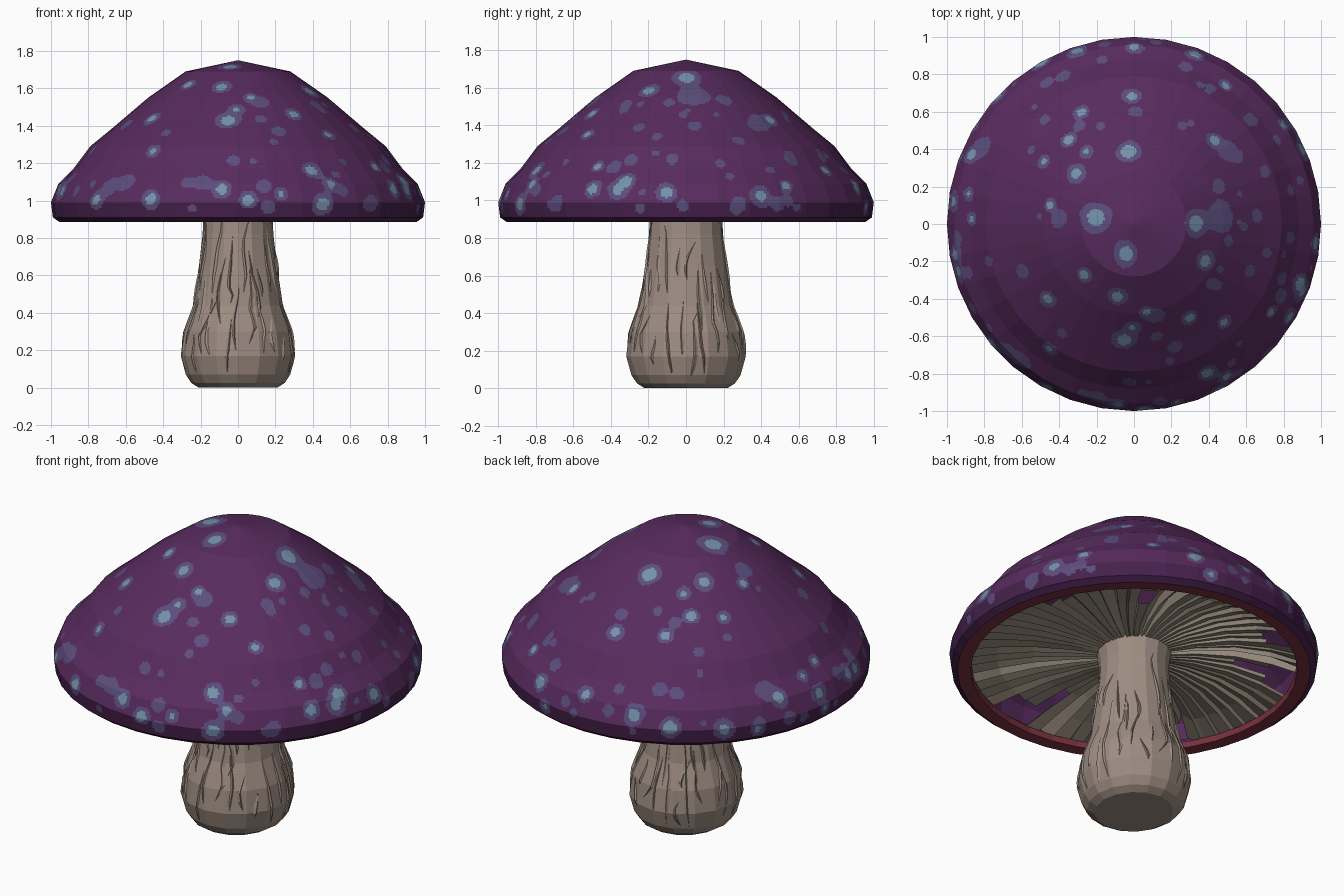
import bpy, bmesh, math, random
from mathutils import Vector, kdtree

if "Cube" in bpy.data.objects:
    bpy.data.objects.remove(bpy.data.objects["Cube"])

random.seed(4)
TAU = math.tau


def mat(name, r, g, b):
    m = bpy.data.materials.new(name)
    lin = [((c / 255 + 0.055) / 1.055) ** 2.4 for c in (r, g, b)]
    m.diffuse_color = (*lin, 1)
    m.use_nodes = True
    m.node_tree.nodes["Principled BSDF"].inputs["Base Color"].default_value = m.diffuse_color
    return m


PURPLE = mat("cap purple", 88, 43, 94)
BAND = mat("dark purple", 70, 33, 76)
HALO = mat("spot halo violet", 92, 77, 125)
CORE = mat("spot core blue", 116, 146, 170)
RED = mat("rim dark red", 122, 49, 64)
STEM = mat("stem beige", 158, 141, 130)
GILL = mat("gill grey brown", 150, 138, 124)


def finish(bm, name, mats):
    me = bpy.data.meshes.new(name)
    bm.to_mesh(me)
    bm.free()
    for m in mats:
        me.materials.append(m)
    ob = bpy.data.objects.new(name, me)
    bpy.context.collection.objects.link(ob)
    return ob


def lathe(name, rows, cols, point, mats, rule=None, closed_ends=False, flip=False):
    """Grid of rows x cols wrapped round z; point(i, j) gives a position."""
    bm = bmesh.new()
    grid = [[bm.verts.new(point(i, j)) for j in range(cols)] for i in range(rows)]
    for i in range(rows - 1):
        for j in range(cols):
            k = (j + 1) % cols
            q = [grid[i][j], grid[i][k], grid[i + 1][k], grid[i + 1][j]]
            c = sum((v.co for v in q), Vector()) / 4
            m = rule(i, j, c) if rule else 0
            if m is not None:
                bm.faces.new(q[::-1] if flip else q).material_index = m
    if closed_ends:
        bm.faces.new(grid[0][::-1])
        bm.faces.new(grid[-1])
    bmesh.ops.remove_doubles(bm, verts=bm.verts, dist=1e-5)
    return finish(bm, name, mats)


def refine(profile, step):
    """Split straight profile pieces into short steps."""
    out = [profile[0]]
    for (r0, z0), (r1, z1) in zip(profile, profile[1:]):
        n = max(1, math.ceil(math.hypot(r1 - r0, z1 - z0) / step))
        out += [(r0 + (r1 - r0) * t / n, z0 + (z1 - z0) * t / n) for t in range(1, n + 1)]
    return out


def faceted(r, z, j, sides, per):
    """Point on a regular polygon with each side cut into 'per' pieces."""
    s, t = divmod(j, per)
    a, b = TAU * s / sides, TAU * (s + 1) / sides
    t /= per
    return Vector((r * (math.cos(a) * (1 - t) + math.cos(b) * t),
                   r * (math.sin(a) * (1 - t) + math.sin(b) * t), z))


def interp(pairs, x):
    for (a, u), (b, v) in zip(pairs, pairs[1:]):
        if x <= b:
            return u + (v - u) * (x - a) / (b - a)
    return pairs[-1][1]


# ---- Cap ----
CAP = [(0, 1.75), (0.28, 1.69), (0.48, 1.55), (0.68, 1.38), (0.79, 1.29), (0.88, 1.17),
       (0.96, 1.09), (1.0, 0.99), (0.99, 0.91), (0.955, 0.885)]
BY_Z = sorted((z, r) for r, z in CAP)

# Spots: (x, y, halo radius) seen from the top, then (angle, z) round the rim
TOP = [(-.2, .03, .085), (-.04, -.16, .07), (-.03, .39, .07), (-.01, .68, .055), (0, .95, .05),
       (-.31, .27, .06), (-.35, .45, .045), (.33, 0, .075), (.43, .45, .05), (.38, -.2, .055),
       (-.27, -.27, .045), (-.09, -.39, .06), (-.46, -.4, .05), (-.05, -.62, .065), (.07, -.47, .04),
       (.3, -.5, .05), (.39, -.8, .055), (.49, .74, .04), (-.28, .6, .045), (-.45, .1, .04)]
RIM = [(-118, 1.01), (-95, 1.06), (-87, 1.0), (-63, .98), (-165, 1.05), (-22, 1.06),
       (-31, 1.06), (-20, 1.1), (-6, 1.04), (24, 1.02), (70, 1.07), (120, 1.0),
       (137, .98), (157, 1.1), (173, 1.05), (190, 1.06), (108, 1.05), (-140, 1.0)]
PLAIN = [(.47, .04, .085), (.5, .39, .06), (-.82, .41, .06), (.28, .84, .04), (-.4, .03, .05),
         (.55, .36, .04), (.12, -.49, .05), (-.6, -.25, .04), (.7, .28, .035), (.62, -.25, .035),
         (-.2, -.93, .05), (-.27, -.91, .04), (-.61, -.73, .06), (-.68, -.68, .05)]


def on_cap(x, y):
    return Vector((x, y, interp(CAP, math.hypot(x, y))))


def at_angle(deg, z):
    r, a = interp(BY_Z, z) * 0.995, math.radians(deg)
    return Vector((r * math.cos(a), r * math.sin(a), z))


spots = [(on_cap(x, y), r, r * 0.56) for x, y, r in TOP]
spots += [(at_angle(a, z), random.uniform(.05, .062), random.uniform(.027, .035)) for a, z in RIM]
spots += [(on_cap(x, y), r, 0) for x, y, r in PLAIN]
for n in range(105):
    p = at_angle(random.uniform(0, 360), 0.96 + 0.6 * random.random() ** 1.8)
    if all((p - s[0]).length > 0.085 for s in spots[:52]):
        core = random.uniform(.016, .024) if n % 6 == 0 else 0
        spots.append((p, .042 if core else random.uniform(.018, .04), core))
tree = kdtree.KDTree(len(spots))
for n, s in enumerate(spots):
    tree.insert(s[0], n)
tree.balance()


def cap_rule(i, j, c):
    wob = 1 + 0.08 * math.sin(31 * c.x + 17 * c.z) + 0.08 * math.sin(37 * c.y - 23 * c.z)
    field = 0
    for _, n, d in tree.find_range(c, 0.16):
        d = max(d, 1e-4) / wob
        if d < spots[n][2]:
            return 3
        field += (spots[n][1] / d) ** 4
    return 2 if field > 1 else (1 if c.z < 0.99 else 0)


fine = refine(CAP, 0.0115)
SIDES, PER = 36, 14
lathe("cap", len(fine), SIDES * PER, lambda i, j: faceted(*fine[i], j, SIDES, PER),
      [PURPLE, BAND, HALO, CORE], cap_rule, flip=True)

# Inner lining of the cap, seen between the gills
LINING = [(r * 0.96, z - 0.025) for r, z in CAP[:7]] + [(0.94, 0.97), (0.90, 0.90)]
lathe("cap_lining", len(LINING), SIDES, lambda i, j: faceted(*LINING[i], j, SIDES, 1), [PURPLE])

# Red rim below the cap
RIMP = [(0.957, 0.884), (0.885, 0.886), (0.88, 0.92)]
lathe("cap_rim", 3, SIDES, lambda i, j: faceted(*RIMP[i], j, SIDES, 1), [RED], flip=True)

# ---- Gills: shallow irregular pleats from the stem to the rim, with gaps ----
GILLP = [(0.17, 0.98), (0.34, 0.99), (0.55, 0.985), (0.74, 0.955), (0.90, 0.915)]
DEPTH = [0.006, 0.013, 0.02, 0.024, 0.014]
FOLDS = 120
jit = [random.uniform(-.013, .013) for _ in range(FOLDS)]
rise = [random.choice((.4, .6, .8, 1, 2.4)) for _ in range(FOLDS)]
GAPS = {(2, 57): 4, (3, 122): 5, (3, 153): 7, (2, 151): 3, (3, 280): 9, (2, 274): 3, (3, 20): 5,
        (3, 215): 5}


def gill_point(i, j):
    r, z = GILLP[i]
    a = TAU * (j + 0.7 * (j % 2)) / FOLDS + jit[j] * .5 + 0.15 * r
    return Vector((r * math.cos(a), r * math.sin(a), z + (DEPTH[i] * rise[j] if j % 2 else 0)))


def gill_rule(i, j, c):
    a = math.degrees(math.atan2(c.y, c.x)) % 360
    return None if any(i == row and abs(a - g) < w for (row, g), w in GAPS.items()) else 0


lathe("gills", len(GILLP), FOLDS, gill_point, [GILL], gill_rule)

# ---- Stem ----
STEMP = [(0.215, 0), (0.255, 0.025), (0.285, 0.07), (0.312, 0.17), (0.297, 0.3), (0.245, 0.44),
         (0.213, 0.65), (0.193, 0.82), (0.19, 0.9), (0.205, 1.0)]
STEM_R = [(z, r) for r, z in STEMP]
SS = 16


def squash(p):
    return Vector((p.x * 0.98, p.y * 1.02, p.z))


lathe("stem", len(STEMP), SS, lambda i, j: squash(faceted(*STEMP[i], j, SS, 1)), [STEM],
      closed_ends=True)


def on_stem(a, z, lift):
    """Point near the faceted stem surface at angle a and height z."""
    half = math.pi / SS
    r = interp(STEM_R, z) * math.cos(half) / math.cos(a % (2 * half) - half) + lift
    return squash(Vector((r * math.cos(a), r * math.sin(a), z)))


# Bark flakes: long slivers lifted on one side, leaving a shaded crack edge
bm = bmesh.new()
COUNT = 52
for n in range(COUNT):
    z = random.uniform(0.03, 0.25) if n % 2 else random.uniform(0.25, 0.6)
    a = TAU * n / COUNT + random.uniform(-.06, .06)
    path = [(z, a)]
    for _ in range(random.randint(2, 4)):
        z += random.choice((0.05, 0.1, 0.16))
        a += random.uniform(-.12, .12)
        path.append((z, a))
    z0, z1 = path[0][0], min(path[-1][0], 0.97)
    w, side = random.uniform(.015, .03), random.choice((-1, 1))
    count = max(4, math.ceil((z1 - z0) / 0.05))
    last = None
    for k in range(count + 1):
        t = k / count
        zz = z0 + (z1 - z0) * t
        taper = min(1, 4 * t + .03, 2 * (1 - t) + .03)
        step = side * w * taper / interp(STEM_R, zz)
        mid = interp(path, zz)
        row = [bm.verts.new(on_stem(mid + s * step, zz, h * taper))
               for s, h in ((0, -.002), (.3, .009), (1, -.002))]
        if last:
            for u in (0, 1):
                q = [last[u], last[u + 1], row[u + 1], row[u]]
                bm.faces.new(q if side > 0 else q[::-1])
        last = row
finish(bm, "stem_bark_flakes", [STEM])
